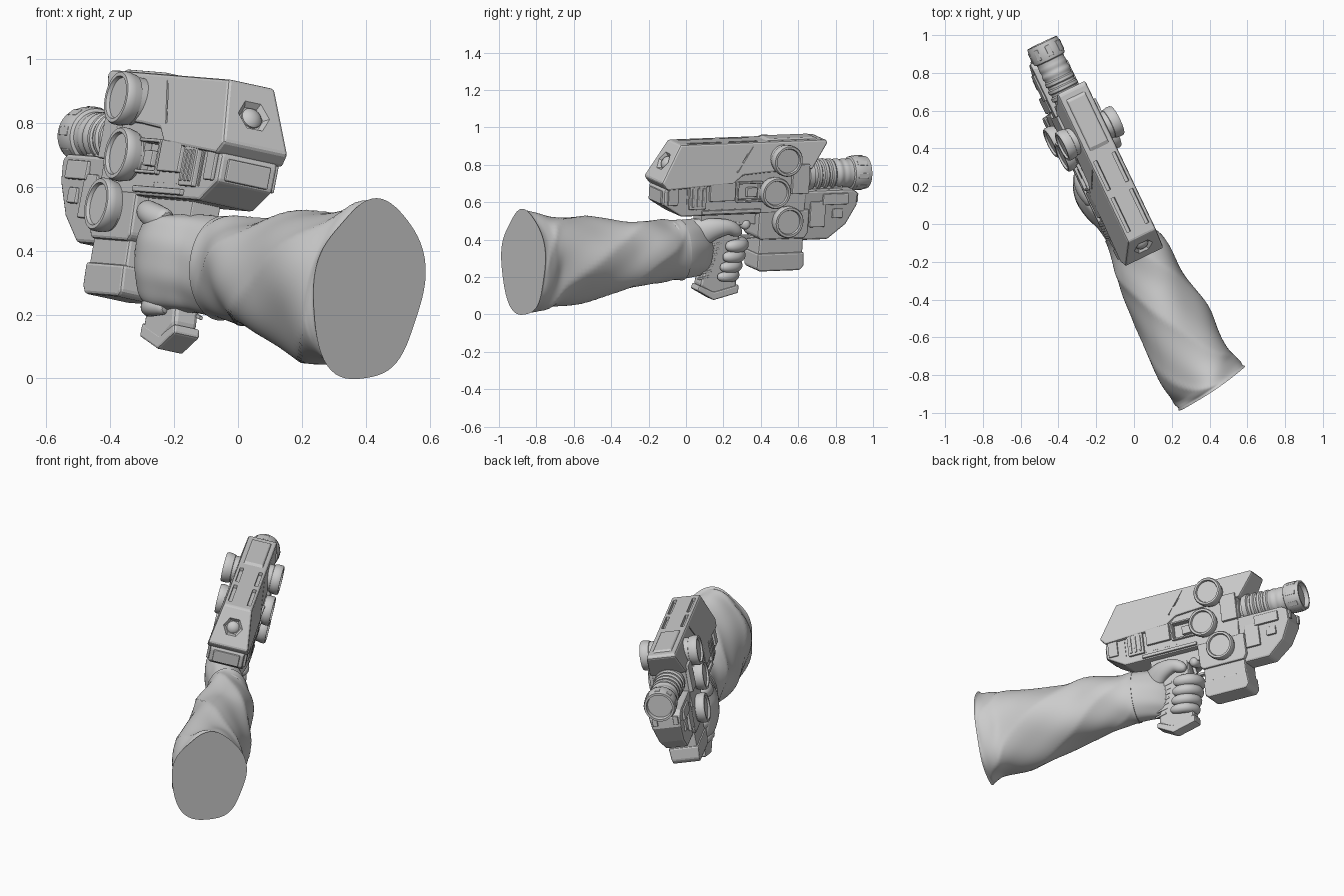
import bpy, bmesh
from math import sin, cos, pi, radians, exp
from mathutils import Matrix, Vector

if "Cube" in bpy.data.objects:
    bpy.data.objects.remove(bpy.data.objects["Cube"])

# Gun frame: local x = right, y = towards muzzle, z = up
GUN = (Matrix.Translation((-0.128, 0.206, 0.731)) @ Matrix.Rotation(radians(25.5), 4, 'Z')
       @ Matrix.Rotation(radians(2), 4, 'X') @ Matrix.Rotation(radians(11), 4, 'Y'))
ALONG_Y = Matrix.Rotation(-pi / 2, 4, 'X')
ALONG_X = Matrix.Rotation(pi / 2, 4, 'Y')


def finish(bm, name, world=GUN, mirror=False, bevel=0, smooth=None, subsurf=0):
    bmesh.ops.recalc_face_normals(bm, faces=bm.faces)
    me = bpy.data.meshes.new(name)
    bm.to_mesh(me)
    bm.free()
    ob = bpy.data.objects.new(name, me)
    bpy.context.collection.objects.link(ob)
    ob.matrix_world = world
    if smooth:
        me.shade_smooth()
        me.set_sharp_from_angle(angle=radians(smooth))
    if mirror:
        ob.modifiers.new("mirror", 'MIRROR').use_mirror_merge = False
    if bevel:
        b = ob.modifiers.new("bevel", 'BEVEL')
        b.width, b.segments, b.limit_method = bevel, 2, 'ANGLE'
    if subsurf:
        s = ob.modifiers.new("subsurf", 'SUBSURF')
        s.levels = s.render_levels = subsurf
    return ob


def prism(name, profile, low, high, bevel=0.01, shift=0):
    """Side profile of (y, z) points; half width runs from low=(z, w) to high=(z, w)."""
    bm = bmesh.new()
    sides = []
    for sx in (-1, 1):
        vs = []
        for y, z in profile:
            t = (z - low[0]) / (high[0] - low[0])
            vs.append(bm.verts.new((shift + sx * (low[1] + t * (high[1] - low[1])), y, z)))
        bm.faces.new(vs)
        sides.append(vs)
    n = len(profile)
    for i in range(n):
        j = (i + 1) % n
        bm.faces.new((sides[0][i], sides[0][j], sides[1][j], sides[1][i]))
    return finish(bm, name, bevel=bevel)


def boxes(name, items, mirror=False, bevel=0.005):
    """Items are (centre, size, optional x tilt in degrees)."""
    bm = bmesh.new()
    for c, s, *tilt in items:
        m = Matrix.Translation(c) @ Matrix.Rotation(radians(tilt[0] if tilt else 0), 4, 'X')
        bmesh.ops.create_cube(bm, size=1, matrix=m @ Matrix.Diagonal((*s, 1)))
    return finish(bm, name, mirror=mirror, bevel=bevel)


def lathe(name, profile, m, mirror=False, seg=40):
    """Profile of (axial, radius) points, spun about the axis set by m."""
    bm = bmesh.new()
    rings = [[bm.verts.new(m @ Vector((r * cos(2 * pi * k / seg), r * sin(2 * pi * k / seg), a)))
              for k in range(seg)] for a, r in profile]
    for p, q in zip(rings, rings[1:]):
        for k in range(seg):
            bm.faces.new((p[k], p[k - 1], q[k - 1], q[k]))
    bm.faces.new(rings[0])
    bm.faces.new(rings[-1])
    return finish(bm, name, mirror=mirror, smooth=35)


def spline(a, b, c, d, t):
    return 0.5 * (2 * b + (c - a) * t + (2 * a - 5 * b + 4 * c - d) * t * t
                  + (3 * b - a - 3 * c + d) * t ** 3)


def loft(name, keys, world, steps=4, seg=16, fold=None, subsurf=1):
    """Keys are (x, y, z, half width, half height) ovals along a smooth path."""
    ks = [Vector(k) for k in keys]
    ks = [2 * ks[0] - ks[1]] + ks + [ks[-1]]
    path = [spline(*ks[i:i + 4], s / steps) for i in range(len(ks) - 3) for s in range(steps)] + [ks[-2]]
    bm = bmesh.new()
    rings = []
    for i, p in enumerate(path):
        t = Vector(path[min(i + 1, len(path) - 1)][:3]) - Vector(path[max(i - 1, 0)][:3])
        side = t.cross(Vector((0, 0, 1))).normalized()
        up = side.cross(t).normalized()
        ring = []
        for k in range(seg):
            a = 2 * pi * k / seg
            f = fold(a, i / (len(path) - 1)) if fold else 1
            ring.append(bm.verts.new(Vector(p[:3]) + side * cos(a) * p[3] * f + up * sin(a) * p[4] * f))
        rings.append(ring)
    for p, q in zip(rings, rings[1:]):
        for k in range(seg):
            bm.faces.new((p[k], p[k - 1], q[k - 1], q[k]))
    for r in (rings[0], rings[-1]):
        bm.faces.new(r)
    return finish(bm, name, world, smooth=60, subsurf=subsurf)


def cut(target, cutter):
    cutter.hide_render = True
    cutter.hide_viewport = True
    b = target.modifiers.new("cut", 'BOOLEAN')
    b.operation, b.object, b.solver = 'DIFFERENCE', cutter, 'EXACT'


# Receiver and upper cover
receiver = prism("receiver", [(-.26, .1), (-.37, .0), (-.40, -.04), (-.40, -.12), (-.29, -.185), (.44, -.185),
                              (.46, .1)], (-.185, .098), (.1, .1))
cover = prism("upper_cover", [(-.425, .005), (-.31, .205), (.55, .205), (.565, .19), (.47, .05), (.2, .04),
                              (.06, .03), (.0, -.015), (-.39, -.035)], (-.035, .122), (.207, .082), .014)
prism("cover_ridge", [(.2, .2), (.23, .214), (.5, .214), (.52, .2)], (.2, .058), (.214, .05), .005)

# Openings in the receiver sides and slots in the cover
cut(receiver, boxes("window_cutter", [((.11, .10, -.06), (.07, .13, .085)), ((.11, -.1, -.145), (.025, .3, .012)),
                                      ((.11, -.27, -.08), (.03, .012, .12))], True, 0))
cut(cover, boxes("slot_cutter", [((.055, -.16, .205), (.02, .2, .04)), ((.055, .07, .205), (.02, .17, .04)),
                                 ((.11, .08, .13), (.05, .008, .2), -35)], True, 0))

# Rear plate with dome, sunk into the cover
tilt = Matrix.Translation((0, -.367, .105)) @ Matrix.Rotation(radians(60), 4, 'X')
cut(cover, lathe("rear_recess_cutter", [(-.018, .042), (.02, .07)], tilt, seg=6))
lathe("rear_dome", [(-.03, .034), (-.012, .034), (-.004, .027), (.002, .012), (.003, .003)], tilt)
boxes("rear_lower_plate", [((0, -.40, -.08), (.15, .02, .07))])

# Side panels, window frame and ribs
boxes("side_panels", [((.106, -.06, -.055), (.022, .15, .1)), ((.106, -.205, -.08), (.02, .1, .13)),
                      ((.104, .10, -.01), (.025, .15, .012)), ((.104, .10, -.11), (.025, .15, .012)),
                      ((.104, .03, -.06), (.025, .012, .11)), ((.09, .12, -.065), (.03, .06, .05)),
                      ((.106, .4, .0), (.025, .1, .16)), ((.102, .0, -.165), (.02, .35, .02)),
                      ((.106, -.35, -.07), (.015, .06, .1))], True)
boxes("side_ribs", [((.114, -.235 + .03 * i, -.08), (.016, .014, .1)) for i in range(3)], True, .003)

# Round side pods, three per side
for nm, y, z, x in (("upper", .297, .11, .158), ("middle", .24, -.065, .15), ("lower", .328, -.228, .142)):
    lathe(nm + "_pod", [(.06 - x, .076), (-.045, .076), (-.043, .08), (-.02, .085), (.0, .085), (.008, .08),
                        (.008, .068), (-.003, .064), (-.003, .01)],
          Matrix.Translation((x, y, z)) @ ALONG_X, True)

# Barrel: ribbed shroud and muzzle cap
shroud = [(.35, .07), (.47, .07), (.47, .088), (.50, .088), (.505, .076)]
for i in range(5):
    y = .52 + i * .042
    shroud += [(y, .076), (y + .006, .086 - .002 * i), (y + .022, .086 - .002 * i), (y + .029, .076)]
shroud += [(.735, .078), (.74, .088), (.76, .092), (.80, .092), (.835, .086), (.835, .074), (.81, .07), (.81, .01)]
lathe("barrel", shroud, ALONG_Y)
bm = bmesh.new()
for i in range(8):
    m = Matrix.Rotation(i * pi / 4, 4, 'Y') @ Matrix.Translation((0, .785, .087))
    bmesh.ops.create_cube(bm, size=1, matrix=m @ Matrix.Diagonal((.03, .06, .012, 1)))
finish(bm, "muzzle_lugs", bevel=.004)

# Block under the barrel
prism("under_barrel_block", [(.40, -.07), (.72, -.07), (.755, -.09), (.755, -.16), (.70, -.265), (.60, -.345),
                             (.42, -.345)], (-.345, .065), (-.07, .095), .012)
boxes("block_details", [((.092, .62, -.12), (.022, .15, .06)), ((.086, .52, -.2), (.02, .09, .14)),
                        ((.082, .64, -.2), (.02, .06, .05)), ((.06, .755, -.12), (.03, .02, .05))], True)
boxes("barrel_support", [((0, .56, -.06), (.1, .24, .06))])

# Magazine housing and magazine
prism("magazine_housing", [(.17, -.17), (.17, -.31), (.19, -.33), (.45, -.33), (.47, -.30), (.47, -.17)],
      (-.33, .09), (-.17, .098))
prism("magazine", [(.19, -.3), (.185, -.42), (.45, -.42), (.45, -.3)], (-.42, .078), (-.3, .08))
prism("magazine_base", [(.18, -.405), (.18, -.49), (.20, -.505), (.44, -.505), (.46, -.48), (.455, -.405)],
      (-.505, .08), (-.405, .088))

# Trigger frame, guard and grip
boxes("trigger_frame", [((0, .02, -.21), (.1, .34, .08)), ((0, .13, -.325), (.04, .12, .016)),
                        ((0, .10, -.27), (.02, .02, .09), 12)])
prism("grip", [(-.07, -.23), (-.14, -.575), (-.055, -.635), (.08, -.60), (.085, -.23)],
      (-.64, .042), (-.23, .046), .015, .012)
boxes("grip_ribs", [((.053, -.06 - .01 * i, -.35 - .03 * i), (.012, .07, .012), 12) for i in range(7)], False, .003)
prism("grip_base", [(-.145, -.57), (-.155, -.60), (-.055, -.655), (.09, -.62), (.09, -.575), (-.055, -.61)],
      (-.66, .046), (-.57, .046), .008, .015)


# Sleeve with diagonal folds, an uneven open end and a rolled hem
def folds(a, t):
    k = min(1, 5 * t, 5 * (1 - t))
    end = (1 - t) ** 4
    crease = sin(2 * a - 9 * t + .8)
    return (1 + k * (.038 * (1 - 2 * abs(crease) ** .8) + .03 * sin(3 * a + 16 * t + 1) + .012 * sin(5 * a - 24 * t))
            + end * (.06 * sin(2 * a) - .03 * cos(5 * (a + .35))) + .035 * exp(-(t / .025) ** 2))


loft("sleeve", [(.408, -.87, .274, .202, .272), (.382, -.832, .277, .205, .270),
                (.315, -.738, .285, .205, .250), (.215, -.54, .297, .195, .225), (.12, -.35, .315, .180, .190),
                (.05, -.2, .335, .163, .170), (-.02, -.08, .342, .13, .162), (-.05, -.03, .345, .12, .164)],
     Matrix(), 11, 72, folds, 0)

# Gloved hand: palm on the left of the grip, fingers wrapped round the front
loft("glove_palm", [(-.01, -.09, .343, .122, .155), (-.05, -.03, .347, .116, .158), (-.12, .04, .358, .10, .155),
                    (-.195, .09, .362, .082, .152), (-.25, .14, .362, .062, .148), (-.28, .20, .362, .046, .135),
                    (-.293, .235, .362, .03, .115), (-.297, .245, .362, .01, .08)], Matrix(), 5, 36,
     lambda a, t: 1 + .02 * sin(9 * a + 5 * t) * min(1, 3 * t))
for i, z in enumerate((-.36, -.418, -.473, -.525)):
    d, r, x = -.022 - .013 * i, .038 - .002 * i, .01 * i
    loft("finger_%d" % (i + 1),
         [(-.065 + x, -.02 + d, z, .02, .02), (-.08 + x, .05 + d, z, r, r), (-.055 + x, .12 + d, z, r, r),
          (.01, .138 + d, z, r, r), (.062, .11 + d, z, r, r), (.076, .06 + d, z, r * .95, r * .95),
          (.074, .025 + d, z, r * .65, r * .65), (.072, .015 + d, z, .008, .008)], GUN, 3, 12)
loft("index_finger", [(-.08, -.06, -.26, .03, .04), (-.09, .02, -.245, .042, .042), (-.085, .09, -.23, .036, .036),
                      (-.035, .125, -.235, .034, .034), (.03, .12, -.25, .032, .032), (.055, .115, -.255, .022, .022),
                      (.062, .113, -.256, .006, .006)], GUN, 3, 12)
loft("thumb", [(-.03, -.22, -.31, .05, .075), (.02, -.15, -.295, .055, .085), (.06, -.08, -.265, .045, .062),
               (.076, .0, -.255, .037, .043), (.076, .045, -.275, .033, .036), (.073, .07, -.29, .022, .022),
               (.072, .077, -.294, .006, .006)], GUN, 3, 12)
